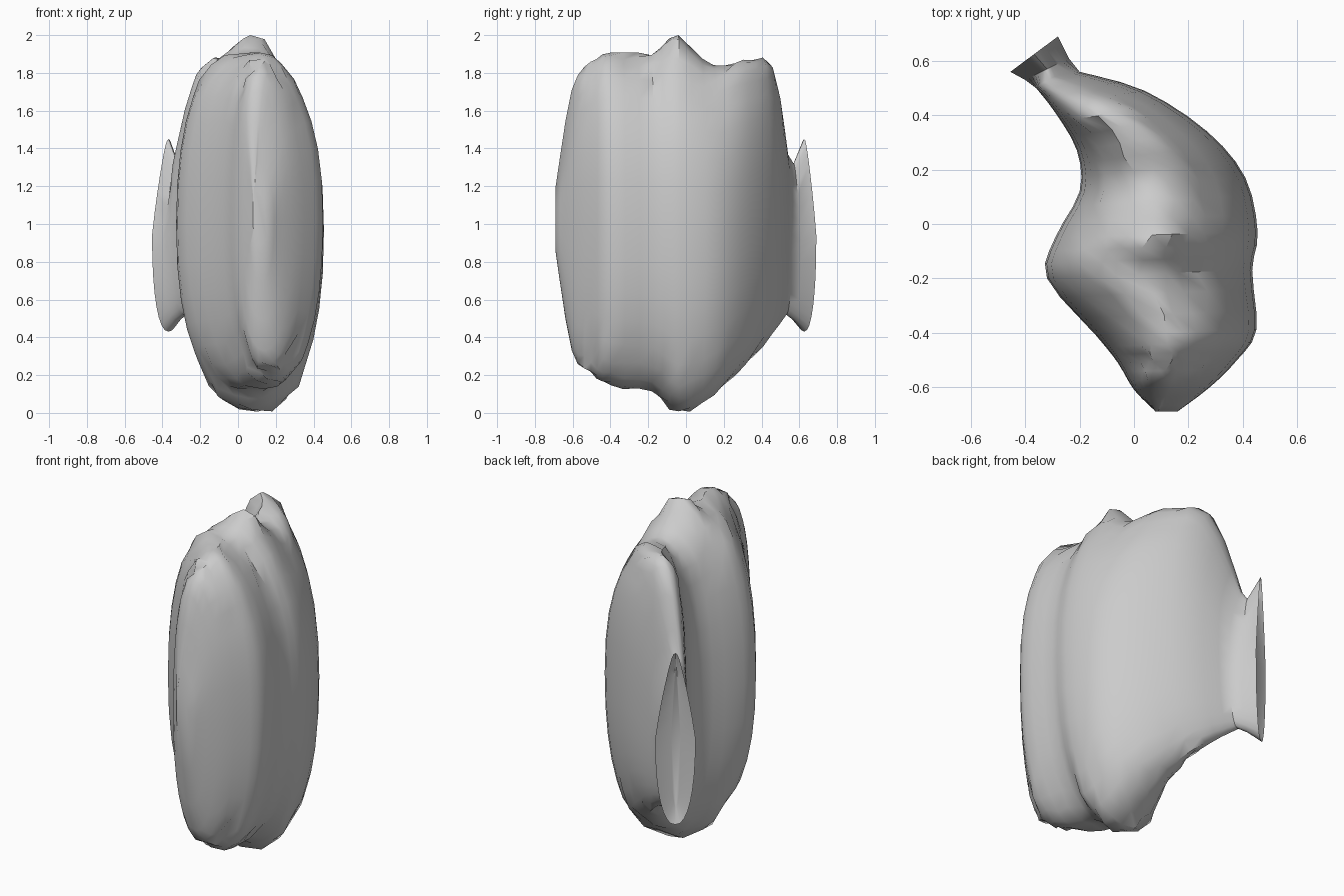
import bpy, bmesh, math, random

cube = bpy.data.objects.get("Cube")
if cube:
    bpy.data.objects.remove(cube, do_unlink=True)
random.seed(4)

mat = bpy.data.materials.new("plain grey")
mat.use_nodes = True
GREY = (0.6, 0.6, 0.6, 1)
mat.diffuse_color = GREY
mat.node_tree.nodes["Principled BSDF"].inputs["Base Color"].default_value = GREY

SIDES = 32


def curve_between(keys, steps):
    """Smoothly fill in sections between the key sections."""
    out = []
    last = len(keys) - 1
    for i in range(last):
        p, a, b, n = keys[max(i - 1, 0)], keys[i], keys[i + 1], keys[min(i + 2, last)]
        for k in range(steps):
            t = k / steps
            out.append([0.5 * (2 * q1 + (q2 - q0) * t
                               + (2 * q0 - 5 * q1 + 4 * q2 - q3) * t ** 2
                               + (3 * q1 - q0 - 3 * q2 + q3) * t ** 3)
                        for q0, q1, q2, q3 in zip(p, a, b, n)])
    return out + [keys[-1]]


def ring(bm, section, taper=0.0):
    """Upright rounded section, leaning at the top and wrinkled at both ends."""
    lx, ly, rx, ry, low, high = section
    wrinkle = 0.018 if -0.55 < ly < 0.4 else 0
    verts = []
    for i in range(SIDES):
        a = 2 * math.pi * i / SIDES
        c, s = math.cos(a), math.sin(a)
        u = math.copysign(abs(c) ** 0.88, c)
        v = math.copysign(abs(s) ** 0.88, s)
        up = max(0, v)
        u *= 1 - taper * up
        x = (lx + rx + u * (rx - lx)) / 2
        if not taper:
            x -= (0.03 + 0.06 * max(0, u)) * up ** 3
        y = (ly + ry + u * (ry - ly)) / 2
        z = (low + high + v * (high - low)) / 2
        if abs(s) > 0.8:
            x += random.uniform(-1, 1) * wrinkle
            z += random.uniform(-1, 0.6) * math.copysign(wrinkle, s)
        if s > 0.5:                                  # gathered tuft on top
            z += 0.09 * math.exp(-((x - 0.08) ** 2 + (y + 0.04) ** 2) / 0.008)
        verts.append(bm.verts.new((x, y, min(2, max(0, z)))))
    return verts


def loft(name, sections, end_sections):
    bm = bmesh.new()
    rings = [ring(bm, s) for s in sections]
    rings += [ring(bm, s, 0.6) for s in end_sections]
    for a, b in zip(rings, rings[1:]):
        for i in range(SIDES):
            j = (i + 1) % SIDES
            bm.faces.new((a[i], a[j], b[j], b[i]))
    bm.faces.new(rings[0])
    bm.faces.new(rings[-1][::-1])
    bmesh.ops.recalc_face_normals(bm, faces=bm.faces[:])
    mesh = bpy.data.meshes.new(name)
    bm.to_mesh(mesh)
    bm.free()
    mesh.materials.append(mat)
    ob = bpy.data.objects.new(name, mesh)
    bpy.context.collection.objects.link(ob)
    bpy.ops.object.select_all(action="DESELECT")
    ob.select_set(True)
    bpy.context.view_layer.objects.active = ob
    bpy.ops.object.shade_smooth_by_angle(angle=math.radians(40))


# Bent pouch, front to back: left x, y, right x, y, bottom z, top z
pouch = [
    (0.08, -0.69, 0.16, -0.69, 0.85, 1.20),
    (0.00, -0.61, 0.28, -0.60, 0.33, 1.71),
    (-0.06, -0.51, 0.38, -0.50, 0.21, 1.85),
    (-0.14, -0.41, 0.45, -0.39, 0.14, 1.90),
    (-0.32, -0.20, 0.435, -0.17, 0.11, 1.90),
    (-0.29, -0.05, 0.455, -0.03, 0.00, 1.93),
    (-0.20, 0.12, 0.41, 0.17, 0.09, 1.83),
    (-0.21, 0.27, 0.27, 0.34, 0.24, 1.87),
    (-0.29, 0.41, 0.04, 0.49, 0.41, 1.84),
    (-0.36, 0.50, -0.20, 0.56, 0.52, 1.38),
]
# Flared lip, narrowing upwards, and the slit inside it
lip = [
    (-0.40, 0.53, -0.24, 0.61, 0.49, 1.32),
    (-0.455, 0.56, -0.28, 0.69, 0.43, 1.45),
    (-0.37, 0.58, -0.33, 0.61, 0.52, 1.36),
]

loft("pouch_body", curve_between(pouch, 3), lip)
